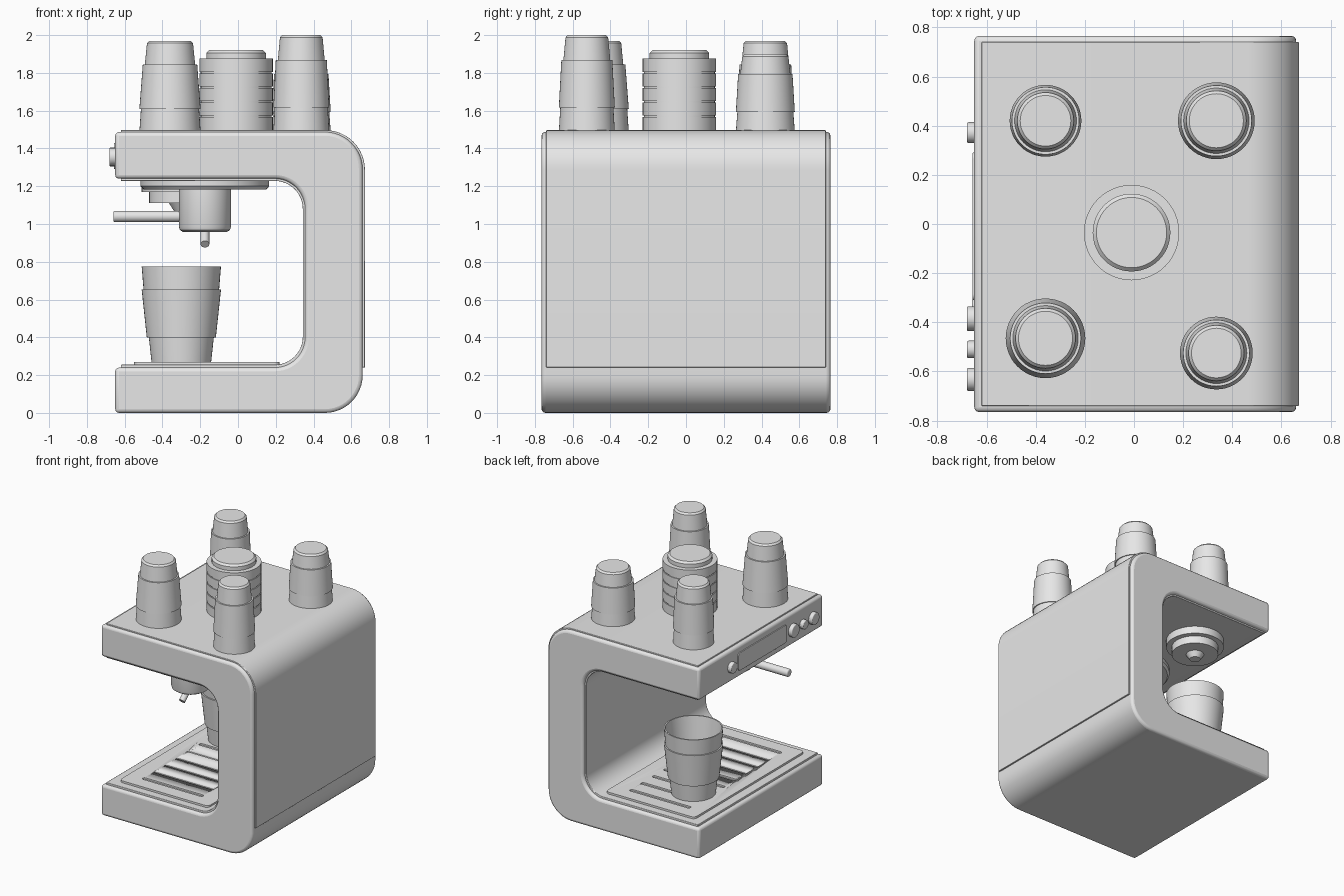
import bpy
import bmesh
import math
from mathutils import Vector

if "Cube" in bpy.data.objects:
    bpy.data.objects.remove(bpy.data.objects["Cube"], do_unlink=True)

grey = bpy.data.materials.new("light_grey")
grey.use_nodes = True
grey.diffuse_color = (0.8, 0.8, 0.8, 1)
grey.node_tree.nodes["Principled BSDF"].inputs["Base Color"].default_value = (0.8, 0.8, 0.8, 1)


def finish(name, bm, bevel=0.0):
    """Turn a bmesh into a shaded object, with an optional rounded edge."""
    bmesh.ops.recalc_face_normals(bm, faces=bm.faces)
    mesh = bpy.data.meshes.new(name)
    bm.to_mesh(mesh)
    bm.free()
    mesh.materials.append(grey)
    obj = bpy.data.objects.new(name, mesh)
    bpy.context.collection.objects.link(obj)
    bpy.ops.object.select_all(action="DESELECT")
    obj.select_set(True)
    bpy.context.view_layer.objects.active = obj
    bpy.ops.object.shade_smooth_by_angle(angle=math.radians(35))
    if bevel:
        mod = obj.modifiers.new("rounded_edges", "BEVEL")
        mod.width, mod.segments = bevel, 3
        mod.limit_method, mod.angle_limit = "ANGLE", math.radians(40)
    return obj


def fillet(corners, steps=12):
    """Round right-angled polygon corners given as (u, v, radius)."""
    out = []
    for i, (u, v, r) in enumerate(corners):
        p = Vector((u, v))
        if not r:
            out.append(p)
            continue
        a = (Vector(corners[i - 1][:2]) - p).normalized()
        b = (Vector(corners[(i + 1) % len(corners)][:2]) - p).normalized()
        for k in range(steps + 1):
            t = k / steps * math.pi / 2
            out.append(p + r * (a * (1 - math.sin(t)) + b * (1 - math.cos(t))))
    return out


def extrude(name, corners, axis, start, end, bevel=0.0):
    """Extrude a filleted outline along x, y or z."""
    place = {"x": lambda p: (start, p.x, p.y),
             "y": lambda p: (p.x, start, p.y),
             "z": lambda p: (p.x, p.y, start)}[axis]
    bm = bmesh.new()
    face = bm.faces.new([bm.verts.new(place(p)) for p in fillet(corners)])
    moved = bmesh.ops.extrude_face_region(bm, geom=[face])["geom"]
    shift = Vector([end - start if a == axis else 0 for a in "xyz"])
    bmesh.ops.translate(bm, vec=shift, verts=[g for g in moved if isinstance(g, bmesh.types.BMVert)])
    return finish(name, bm, bevel)


def rectangle(u0, u1, v0, v1, r):
    return [(u0, v0, r), (u1, v0, r), (u1, v1, r), (u0, v1, r)]


def lathe(name, profile, x, y, bevel=0.0):
    """Spin a (radius, height) profile around a vertical axis."""
    bm = bmesh.new()
    verts = [bm.verts.new((r, 0, z)) for r, z in profile]
    edges = [bm.edges.new(pair) for pair in zip(verts, verts[1:])]
    bmesh.ops.spin(bm, geom=verts + edges, cent=(0, 0, 0), axis=(0, 0, 1),
                   angle=math.tau, steps=48, use_duplicate=False)
    bmesh.ops.remove_doubles(bm, verts=bm.verts, dist=0.0002)
    bmesh.ops.translate(bm, vec=(x, y, 0), verts=bm.verts)
    return finish(name, bm, bevel)


def rod(name, start, end, radius, bevel=0.0):
    """Round bar between two points."""
    a, b = Vector(start), Vector(end)
    bm = bmesh.new()
    bmesh.ops.create_cone(bm, cap_ends=True, segments=32, radius1=radius,
                          radius2=radius, depth=(b - a).length)
    obj = finish(name, bm, bevel)
    obj.location = (a + b) / 2
    obj.rotation_euler = (b - a).to_track_quat("Z", "Y").to_euler()
    return obj


# C-shaped housing
extrude("housing", [(-0.65, 0, 0), (0.66, 0, 0.2), (0.66, 1.487, 0.2), (-0.65, 1.487, 0),
                    (-0.65, 1.24, 0), (0.355, 1.24, 0.16), (0.355, 0.24, 0.16), (-0.65, 0.24, 0)],
        "y", -0.765, 0.765, 0.02)

# Outer cover running over the top and down the back
extrude("outer_cover", [(-0.62, 1.497, 0), (0.672, 1.497, 0.21), (0.672, 0.24, 0),
                        (0.65, 0.24, 0), (0.65, 1.475, 0.188), (-0.62, 1.475, 0)],
        "y", -0.74, 0.74, 0.004)

# Lining of the opening
extrude("inner_lining", [(-0.62, 0.255, 0), (0.343, 0.255, 0.148), (0.343, 1.228, 0.148),
                         (-0.62, 1.228, 0), (-0.62, 1.25, 0), (0.365, 1.25, 0.17),
                         (0.365, 0.23, 0.17), (-0.62, 0.23, 0)],
        "y", -0.74, 0.74, 0.004)

# Drip tray with slots cut through its top
tray = extrude("drip_tray", rectangle(-0.55, 0.22, -0.68, 0.68, 0.03), "z", 0.245, 0.27)
for i in range(9):
    y = -0.56 + 0.14 * i
    cutter = extrude("slot_cutter", rectangle(-0.43, 0.09, y - 0.015, y + 0.015, 0.012),
                     "z", 0.258, 0.3)
    cutter.hide_render = True
    cutter.hide_set(True)
    mod = tray.modifiers.new("slot", "BOOLEAN")
    mod.operation, mod.object, mod.solver = "DIFFERENCE", cutter, "EXACT"

# Control panel: display plate and buttons
extrude("display", rectangle(-0.31, 0.29, 1.29, 1.43, 0.025), "x", -0.657, -0.64, 0.002)
for y, radius in ((0.372, 0.042), (-0.385, 0.05), (-0.51, 0.035), (-0.632, 0.047)):
    rod("button", (-0.64, y, 1.355), (-0.68, y, 1.355), radius, 0.006)

# Brewing head with filter holder, handle and spout
head_x, head_y = -0.175, -0.335
lathe("brewing_plate", [(0, 1.24), (0.34, 1.24), (0.34, 1.2), (0.325, 1.183), (0, 1.183)],
      head_x, head_y)
lathe("filter_holder", [(0, 1.19), (0.138, 1.19), (0.138, 0.985), (0.132, 0.968),
                        (0.115, 0.957), (0, 0.957)], head_x, head_y)
rod("handle", (-0.28, head_y, 1.04), (-0.66, head_y, 1.04), 0.03, 0.01)
rod("spout", (head_x, head_y, 0.985), (head_x, head_y - 0.105, 0.893), 0.023)

# Stepped water outlet above the standing cup
lathe("water_outlet", [(0, 1.24), (0.21, 1.24), (0.21, 1.17), (0.17, 1.17), (0.17, 1.11),
                       (0.065, 1.11), (0.04, 1.07), (0, 1.07)], -0.3, head_y * -1)

# Open cup on the tray, with a sleeve around its middle
lathe("standing_cup", [(0, 0.27), (0.158, 0.27), (0.172, 0.4), (0.183, 0.4), (0.21, 0.652),
                       (0.2, 0.652), (0.21, 0.775), (0.2, 0.775), (0.15, 0.29), (0, 0.29)],
      -0.3, 0.335)


# Upturned cups stored on top
def upturned_cup(x, y, rim, top, height):
    base = 1.49
    low, high = base + 0.25 * height, base + 0.74 * height
    lathe("upturned_cup", [(0, base), (rim, base), (rim * 0.95, low), (rim, low),
                           (top + 0.017, high), (top + 0.006, high), (top - 0.005, base + height - 0.013),
                           (top - 0.017, base + height), (0, base + height)], x, y)


for cup in ((-0.36, 0.42, 0.146, 0.12, 0.48), (0.335, 0.42, 0.156, 0.127, 0.41),
            (-0.36, -0.465, 0.162, 0.127, 0.48), (0.335, -0.525, 0.148, 0.118, 0.51)):
    upturned_cup(*cup)

# Stack of nested dishes in the middle
stack = [(0, 1.49)]
for i in range(5):
    z = 1.49 + 0.077 * i
    stack += [(0.188, z), (0.188, z + 0.008), (0.194, z + 0.008), (0.194, z + 0.077)]
stack += [(0.158, 1.875), (0.158, 1.905), (0.143, 1.92), (0, 1.92)]
lathe("dish_stack", stack, -0.01, -0.035)
